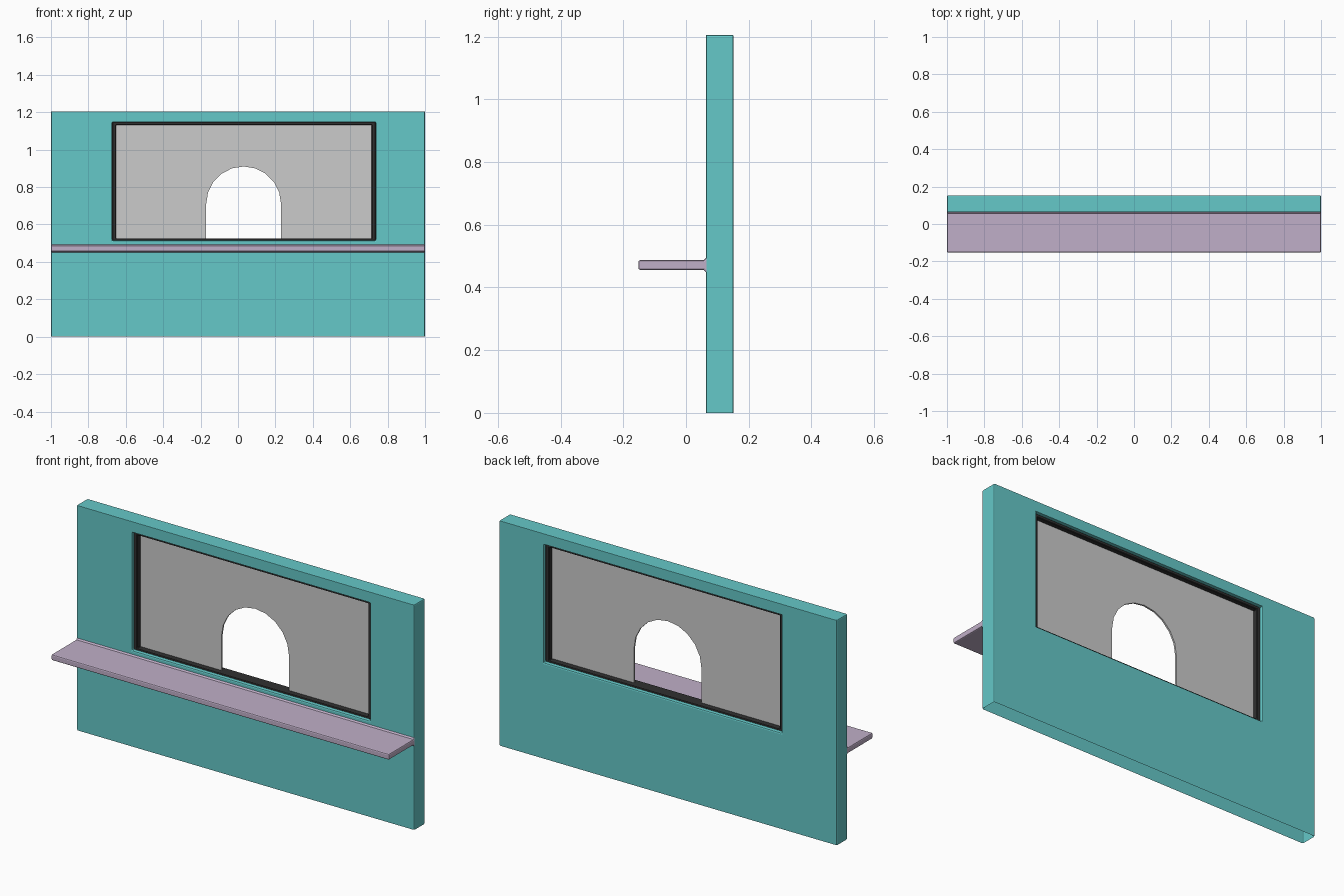
import bpy, bmesh, math

if "Cube" in bpy.data.objects:
    bpy.data.objects.remove(bpy.data.objects["Cube"])


def material(name, rgb):
    m = bpy.data.materials.new(name)
    m.diffuse_color = (*rgb, 1)
    m.use_nodes = True
    m.node_tree.nodes["Principled BSDF"].inputs["Base Color"].default_value = m.diffuse_color
    return m


def finish(name, bm, mat=None, bevel=0, segments=1):
    bmesh.ops.recalc_face_normals(bm, faces=bm.faces)
    me = bpy.data.meshes.new(name)
    bm.to_mesh(me)
    bm.free()
    ob = bpy.data.objects.new(name, me)
    bpy.context.collection.objects.link(ob)
    if mat:
        me.materials.append(mat)
    if bevel:
        mod = ob.modifiers.new("bevel", 'BEVEL')
        mod.width, mod.segments = bevel, segments
        mod.limit_method, mod.angle_limit = 'ANGLE', math.radians(60)
    return ob


def ring(name, outer, inner, y0, y1, mat, bevel, segments, open_bottom=False):
    """Rectangular slab with a rectangular hole; rects are (x0, x1, z0, z1)."""
    bm = bmesh.new()

    def loop(r, y):
        x0, x1, z0, z1 = r
        return [bm.verts.new((x, y, z)) for x, z in ((x0, z0), (x1, z0), (x1, z1), (x0, z1))]

    loops = [loop(outer, y0), loop(inner, y0), loop(inner, y1), loop(outer, y1)]
    for k in range(4):
        a, b = loops[k], loops[(k + 1) % 4]
        for i in range(4):
            if open_bottom and k == 3 and i == 0:
                continue
            j = (i + 1) % 4
            bm.faces.new((a[i], a[j], b[j], b[i]))
    return finish(name, bm, mat, bevel, segments)


teal = material("teal", (0.13, 0.58, 0.58))
lilac = material("lilac", (0.53, 0.43, 0.58))
dark = material("dark", (0.03, 0.03, 0.03))

# Wall with window opening, open underneath
ring("wall", (-1, 1, 0, 1.205), (-0.673, 0.737, 0.514, 1.147),
     0.063, 0.152, teal, 0.006, 2, open_bottom=True)

# Window frame set inside the opening
ring("window_frame", (-0.673, 0.737, 0.514, 1.147), (-0.651, 0.715, 0.526, 1.131),
     0.078, 0.137, dark, 0.003, 1)

# Counter shelf: side profile flaring where it meets the wall
bm = bmesh.new()
profile = [(0.066, 0.497), (0.056, 0.487), (-0.152, 0.487),
           (-0.152, 0.456), (0.056, 0.456), (0.066, 0.446)]
left, right = [[bm.verts.new((x, y, z)) for y, z in profile] for x in (-1, 1)]
for i in range(len(profile) - 1):
    bm.faces.new((left[i], left[i + 1], right[i + 1], right[i]))
bm.faces.new(left)
bm.faces.new(right)
finish("counter_shelf", bm, lilac, 0.006, 2)

# Window pane with arched serving hole
cx, r, spring, bottom = 0.03, 0.2, 0.71, 0.52
outline = [(-0.66, bottom), (-0.66, 1.14), (0.724, 1.14), (0.724, bottom), (cx + r, bottom)]
outline += [(cx + r * math.cos(math.pi * i / 10), spring + r * math.sin(math.pi * i / 10))
            for i in range(11)]
outline.append((cx - r, bottom))
bm = bmesh.new()
face = bm.faces.new([bm.verts.new((x, 0.103, z)) for x, z in outline])
ext = bmesh.ops.extrude_face_region(bm, geom=[face], use_keep_orig=True)
moved = [g for g in ext["geom"] if isinstance(g, bmesh.types.BMVert)]
bmesh.ops.translate(bm, verts=moved, vec=(0, 0.009, 0))
finish("window_pane", bm)
